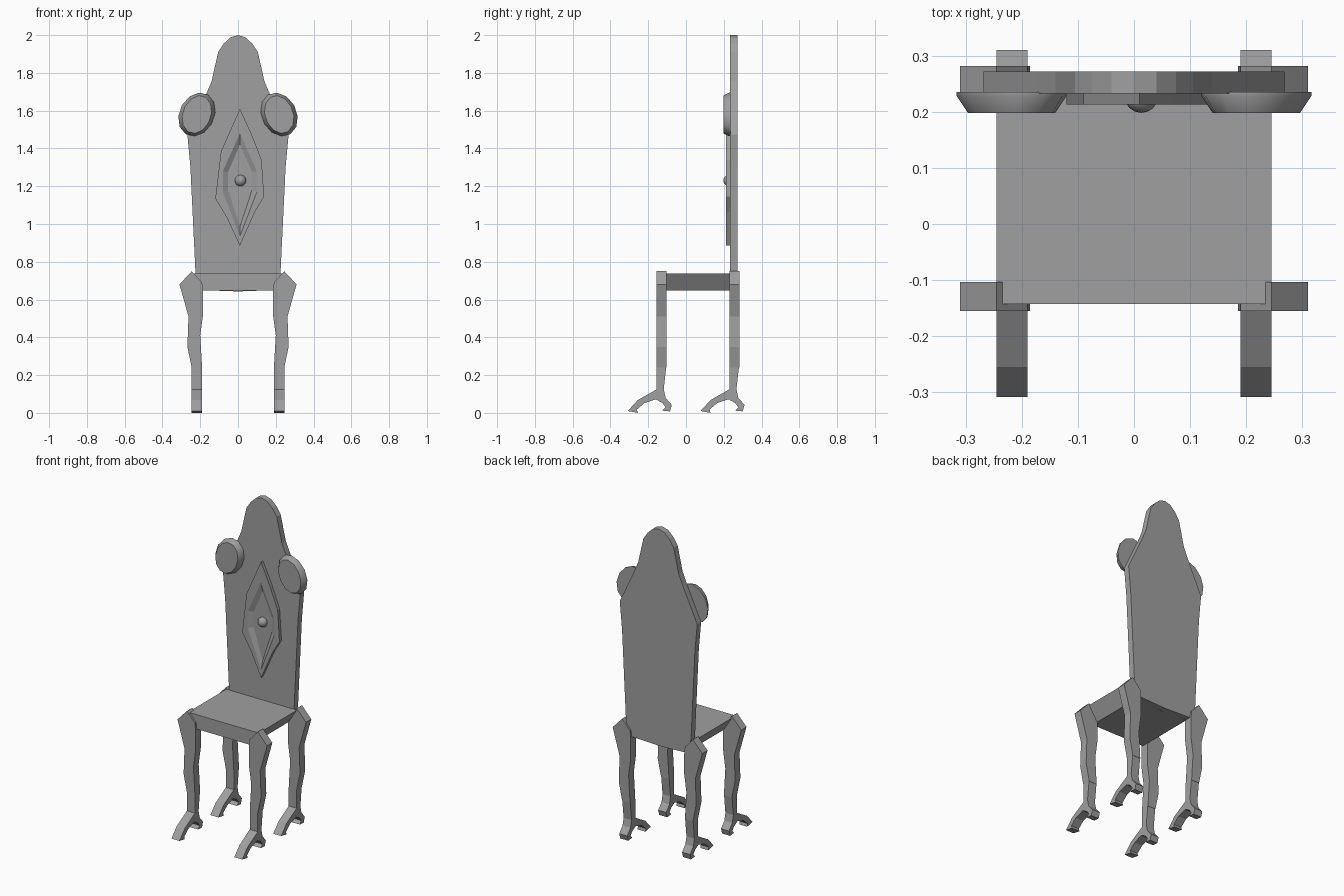
import bpy, bmesh, math

cube = bpy.data.objects.get("Cube")
if cube:
    bpy.data.objects.remove(cube)

grey = bpy.data.materials.new("plain grey")
grey.use_nodes = True
COLOUR = (0.35, 0.35, 0.35, 1)
grey.diffuse_color = COLOUR
grey.node_tree.nodes["Principled BSDF"].inputs["Base Color"].default_value = COLOUR


def finish(name, bm, mirror=False):
    """Turn a bmesh into a named object, mirrored across x when asked."""
    bmesh.ops.recalc_face_normals(bm, faces=bm.faces)
    mesh = bpy.data.meshes.new(name)
    bm.to_mesh(mesh)
    bm.free()
    mesh.materials.append(grey)
    obj = bpy.data.objects.new(name, mesh)
    bpy.context.collection.objects.link(obj)
    if mirror:
        obj.modifiers.new("Mirror", 'MIRROR')
    return obj


def prism(name, profile, start, end, axis='Y', mirror=False):
    """Extrude an outline along y (outline in x, z) or x (outline in y, z)."""
    bm = bmesh.new()
    place = (lambda u, v, d: (u, d, v)) if axis == 'Y' else (lambda u, v, d: (d, u, v))
    rings = [[bm.verts.new(place(u, v, d)) for u, v in profile] for d in (start, end)]
    bridge(bm, *rings)
    for ring in rings:
        bm.faces.new(ring)
    return finish(name, bm, mirror)


def bridge(bm, a, b):
    for i in range(len(a)):
        j = (i + 1) % len(a)
        bm.faces.new((a[i], a[j], b[j], b[i]))


def smooth(obj, angle=40):
    bpy.ops.object.select_all(action='DESELECT')
    obj.select_set(True)
    bpy.context.view_layer.objects.active = obj
    bpy.ops.object.shade_smooth_by_angle(angle=math.radians(angle))


# Backrest: symmetric arched panel
half = [(0.04, 1.988), (0.075, 1.955), (0.105, 1.91), (0.14, 1.755), (0.17, 1.685),
        (0.268, 1.475), (0.252, 1.3), (0.225, 0.74), (0.187, 0.65)]
prism("backrest", [(0, 2)] + half + [(0, 0.643)] + [(-x, z) for x, z in reversed(half)],
      0.233, 0.272)

# Seat: slab with sides sloping inward underneath
prism("seat", [(-0.245, 0.738), (0.245, 0.738), (0.187, 0.648), (-0.187, 0.648)],
      -0.143, 0.24)

# Legs with clawed feet
leg = [(0.245, 0.75), (0.31, 0.68), (0.262, 0.51), (0.268, 0.35), (0.245, 0.24),
       (0.19, 0.24), (0.2, 0.41), (0.185, 0.52), (0.185, 0.645), (0.19, 0.69)]
foot = [(-0.155, 0.24), (-0.155, 0.125), (-0.255, 0.068), (-0.308, 0.01), (-0.255, 0.0),
        (-0.26, 0.018), (-0.22, 0.052), (-0.16, 0.072), (-0.125, 0.052), (-0.108, 0.03),
        (-0.125, 0.012), (-0.085, 0.008), (-0.075, 0.042), (-0.108, 0.08),
        (-0.118, 0.125), (-0.105, 0.24)]
for side, shift in (("front", 0), ("back", 0.385)):
    prism(side + "_legs", leg, -0.155 + shift, -0.103 + shift, mirror=True)
    prism(side + "_feet", [(y + shift, z) for y, z in foot], 0.19, 0.245, 'X', True)

# Shoulder discs: oval bosses, narrower at the front
bm = bmesh.new()
rings = []
for y, rx, rz in ((0.235, 0.098, 0.115), (0.228, 0.098, 0.115), (0.198, 0.078, 0.1)):
    ring = []
    for i in range(12):
        a = math.tau * i / 12
        u, v = rx * math.cos(a), rz * math.sin(a)
        ring.append(bm.verts.new((0.218 + u - 0.1 * v, y, 1.58 + v - 0.1 * u)))
    rings.append(ring)
bridge(bm, rings[0], rings[1])
bridge(bm, rings[1], rings[2])
bm.faces.new(rings[0])
bm.faces.new(rings[2])
smooth(finish("shoulder_discs", bm, True))

# Diamond ornament: raised plate with a bevelled recess
outline = [(0.01, 1.61), (-0.09, 1.385), (-0.12, 1.135), (-0.06, 1.035), (0.01, 0.885),
           (0.09, 1.065), (0.138, 1.145), (0.125, 1.34), (0.07, 1.48)]
opening = [(0.01, 1.48), (-0.08, 1.28), (-0.08, 1.17), (0.01, 0.935), (0.1, 1.17), (0.1, 1.28)]
floor = [(0.01, 1.42), (-0.052, 1.275), (-0.052, 1.18), (0.01, 0.985), (0.074, 1.18),
         (0.074, 1.275)]
bm = bmesh.new()
back, front, rim, bed = [[bm.verts.new((x, y, z)) for x, z in pts] for pts, y in
                         ((outline, 0.235), (outline, 0.213), (opening, 0.213), (floor, 0.229))]
bridge(bm, back, front)
bridge(bm, rim, bed)
bm.faces.new(bed)
edges = [bm.edges.get((r[i - 1], r[i])) for r in (front, rim) for i in range(len(r))]
fill = bmesh.ops.triangle_fill(bm, edges=edges, use_beauty=True, normal=(0, -1, 0))
flat = [f for f in fill["geom"] if isinstance(f, bmesh.types.BMFace)]
bmesh.ops.dissolve_limit(bm, angle_limit=0.01, verts=[],
                         edges=list({e for f in flat for e in f.edges}))
finish("diamond_plate", bm)

# Round stud in the middle of the recess
bm = bmesh.new()
bmesh.ops.create_uvsphere(bm, u_segments=16, v_segments=10, radius=0.03)
bmesh.ops.translate(bm, verts=bm.verts, vec=(0.013, 0.228, 1.23))
smooth(finish("centre_stud", bm), 60)
